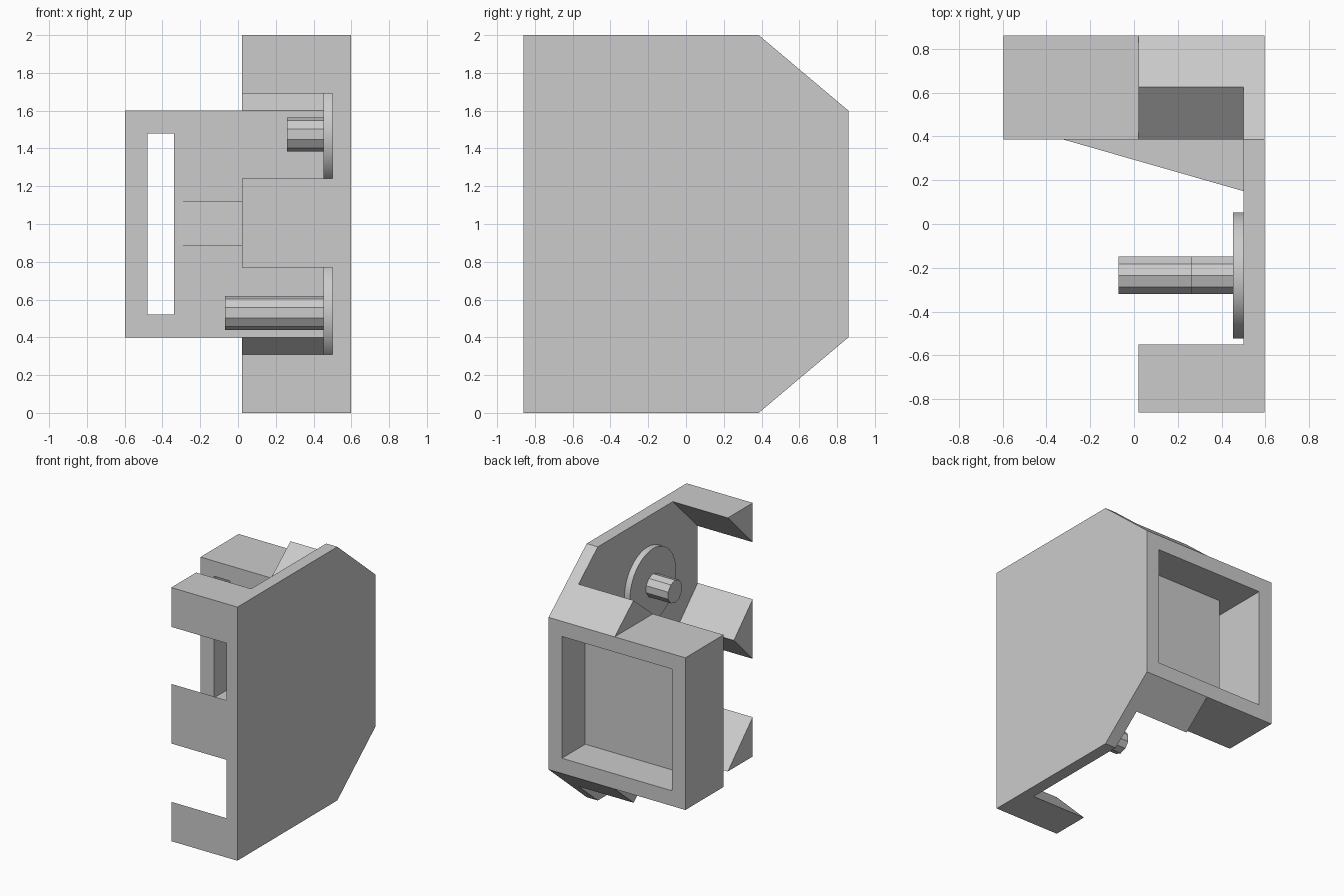
import bpy, bmesh
from math import sin, cos, tau, radians

cube = bpy.data.objects.get("Cube")
if cube:
    bpy.data.objects.remove(cube, do_unlink=True)

grey = bpy.data.materials.new("plain_grey")
grey.use_nodes = True
colour = (0.6, 0.6, 0.6, 1)
grey.diffuse_color = colour
grey.node_tree.nodes["Principled BSDF"].inputs["Base Color"].default_value = colour


def prism(name, profile, axis, lo, hi):
    """Extrude a closed profile along x (profile is y, z) or z (profile is x, y)."""
    bm = bmesh.new()

    def place(p, d):
        return (d, p[0], p[1]) if axis == "x" else (p[0], p[1], d)

    face = bm.faces.new([bm.verts.new(place(p, lo)) for p in profile])
    made = bmesh.ops.extrude_face_region(bm, geom=[face], use_keep_orig=True)
    for item in made["geom"]:
        if isinstance(item, bmesh.types.BMVert):
            item.co["xyz".index(axis)] = hi
    bmesh.ops.recalc_face_normals(bm, faces=bm.faces[:])
    mesh = bpy.data.meshes.new(name)
    bm.to_mesh(mesh)
    bm.free()
    mesh.materials.append(grey)
    obj = bpy.data.objects.new(name, mesh)
    bpy.context.collection.objects.link(obj)
    return obj


def circle(y, z, r, sides):
    return [(y + r * sin(tau * i / sides), z + r * cos(tau * i / sides)) for i in range(sides)]


def combine(target, other, operation):
    mod = target.modifiers.new(operation.lower(), "BOOLEAN")
    mod.operation = operation
    mod.solver = "EXACT"
    mod.object = other
    other.hide_render = True
    bpy.context.view_layer.objects.active = target
    bpy.ops.object.modifier_apply(modifier=mod.name)
    bpy.data.objects.remove(other, do_unlink=True)


def flip(profile):
    return [(y, 2 - z) for y, z in profile]


W, D = 0.597, 0.86      # half width and half depth
INNER, LIP = 0.5, 0.02  # inner face of the plate, free edge of the hooks
BOX_Y = 0.385           # front of the box

# Side plate with two clipped back corners
body = prism("body", [(-D, 0), (BOX_Y, 0), (D, 0.4), (D, 1.6), (BOX_Y, 2), (-D, 2)],
             "x", INNER, W)

# Rear box
combine(body, prism("rear_box", [(-W, BOX_Y), (W, BOX_Y), (W, D), (-W, D)], "z", 0.4, 1.6), "UNION")

# Triangular front hooks: top, bottom and middle
corner_hook = [(-D, 2), (-0.55, 2), (-D, 1.69)]
middle_hook = [(-D, 0.77), (-0.625, 1.005), (-D, 1.24)]
for profile in (corner_hook, flip(corner_hook), middle_hook):
    combine(body, prism("front_hook", profile, "x", LIP, W), "UNION")

# Wedges above and below the box, following the clipped corners
peak = 0.625
wedge = [(BOX_Y, 1.55), (D, 1.55), (D, 1.6), (peak, 1.6 + (D - peak) * 0.4 / (D - BOX_Y)), (BOX_Y, 1.6)]
for profile in (wedge, flip(wedge)):
    combine(body, prism("box_wedge", profile, "x", LIP, 0.55), "UNION")

# Brace between box and plate
brace = [(-0.32, BOX_Y), (INNER, 0.15), (0.55, 0.15), (0.55, 0.45), (-0.32, 0.45)]
combine(body, prism("brace", brace, "z", 0.885, 1.12), "UNION")

# Rear pocket and the slot through its front wall
pocket = [(-0.48, 0.3), (-0.34, 0.3), (-0.34, 0.57), (0.48, 0.57), (0.48, 1), (-0.48, 1)]
combine(body, prism("pocket_cutter", pocket, "z", 0.52, 1.48), "DIFFERENCE")

# Round discs with ten-sided pins
for label, z, tip in (("lower", 0.53, -0.07), ("upper", 1.475, 0.26)):
    disc = prism(label + "_disc", circle(-0.235, z, 0.288, 64), "x", 0.452, INNER + 0.01)
    bpy.ops.object.select_all(action="DESELECT")
    disc.select_set(True)
    bpy.context.view_layer.objects.active = disc
    bpy.ops.object.shade_smooth_by_angle(angle=radians(30))
    prism(label + "_pin", circle(-0.235, z, 0.09, 10), "x", tip, 0.46)
